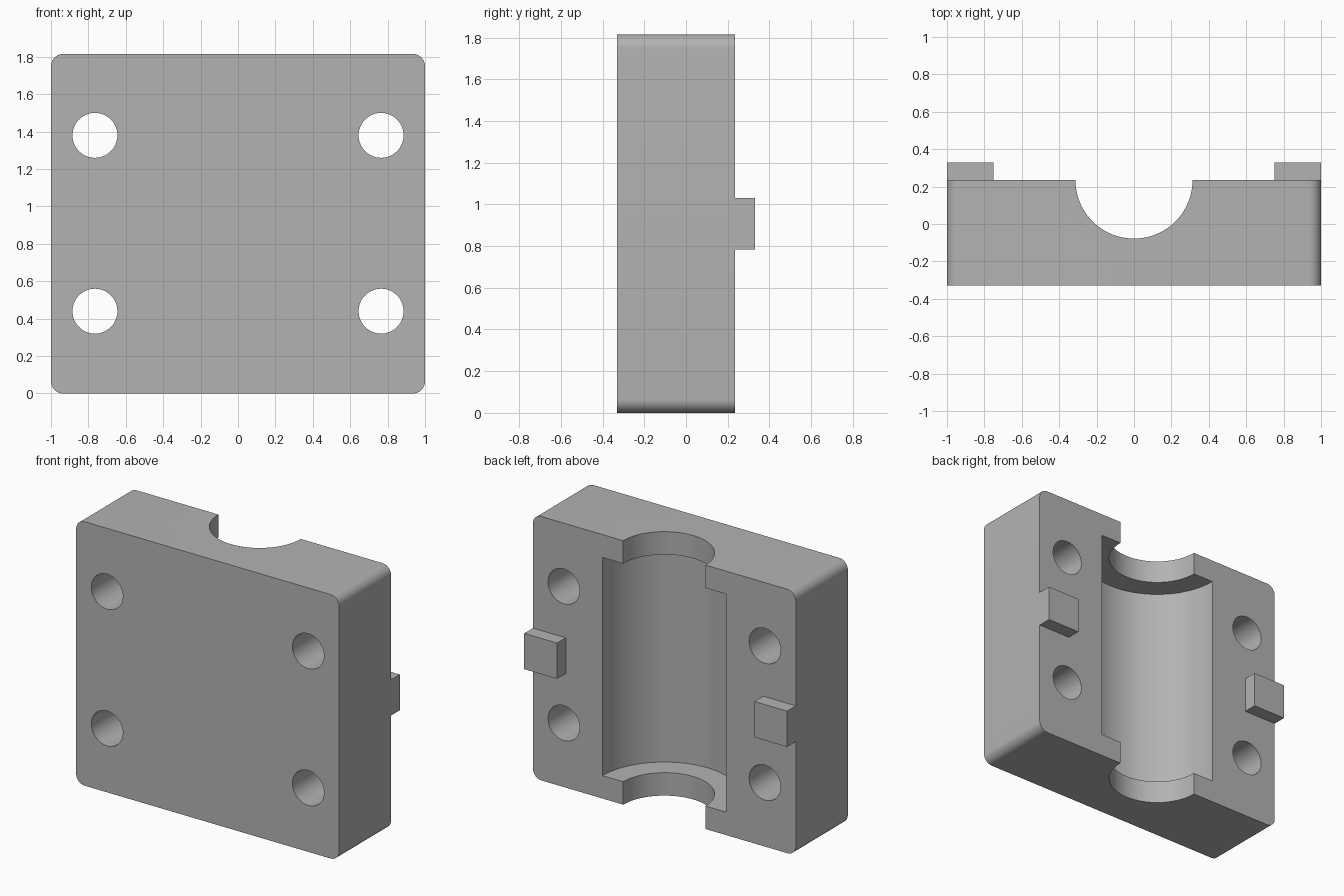
import bpy
from math import pi, radians
from mathutils import Vector

cube = bpy.data.objects.get("Cube")
if cube:
    bpy.data.objects.remove(cube, do_unlink=True)

WIDTH, HEIGHT = 2.0, 1.815
FRONT, BACK, TAB_BACK = -0.33, 0.235, 0.33
MID = HEIGHT / 2

grey = bpy.data.materials.new("plain grey")
grey.use_nodes = True
colour = (0.45, 0.45, 0.45, 1)
grey.diffuse_color = colour
grey.node_tree.nodes["Principled BSDF"].inputs["Base Color"].default_value = colour


def box(name, low, high):
    low, high = Vector(low), Vector(high)
    bpy.ops.mesh.primitive_cube_add(size=1, location=(low + high) / 2)
    ob = bpy.context.object
    ob.name = name
    ob.scale = high - low
    bpy.ops.object.transform_apply(location=True, rotation=True, scale=True)
    ob.data.materials.append(grey)
    return ob


def apply(ob, mod):
    bpy.ops.object.select_all(action="DESELECT")
    ob.select_set(True)
    bpy.context.view_layer.objects.active = ob
    bpy.ops.object.modifier_apply(modifier=mod.name)


def drill(ob, radius, depth, centre, along_y=False):
    """Cut a round hole, upright or running front to back."""
    bpy.ops.mesh.primitive_cylinder_add(
        vertices=96, radius=radius, depth=depth, location=centre,
        rotation=(pi / 2 if along_y else 0, 0, 0))
    cutter = bpy.context.object
    cutter.hide_render = True
    cutter.data.materials.append(grey)
    mod = ob.modifiers.new("hole", "BOOLEAN")
    mod.operation, mod.solver, mod.object = "DIFFERENCE", "EXACT", cutter
    apply(ob, mod)
    bpy.data.objects.remove(cutter, do_unlink=True)


# Clamp block with its four front-to-back edges rounded
block = box("clamp_block", (-WIDTH / 2, FRONT, 0), (WIDTH / 2, BACK, HEIGHT))
weights = block.data.attributes.new("bevel_weight_edge", "FLOAT", "EDGE")
for edge in block.data.edges:
    a, b = (block.data.vertices[i].co for i in edge.vertices)
    weights.data[edge.index].value = float(abs(a.y - b.y) > 0.1)
bevel = block.modifiers.new("round", "BEVEL")
bevel.limit_method, bevel.width, bevel.segments = "WEIGHT", 0.065, 10
apply(block, bevel)

# Half-round channel through the back, with a wider pocket between its ends
drill(block, 0.313, HEIGHT + 1, (0, BACK, MID))
drill(block, 0.47, 1.5, (0, BACK, MID))

# Four bolt holes
for x in (-0.765, 0.765):
    for z in (0.44, 1.38):
        drill(block, 0.12, 2, (x, 0, z), along_y=True)

bpy.ops.object.select_all(action="DESELECT")
block.select_set(True)
bpy.context.view_layer.objects.active = block
bpy.ops.object.shade_smooth_by_angle(angle=radians(30))

# Locating tabs on the back
for name, inner, outer in (("left_tab", 0.75, 1), ("right_tab", -1, -0.75)):
    box(name, (inner, BACK, MID - 0.123), (outer, TAB_BACK, MID + 0.123))
